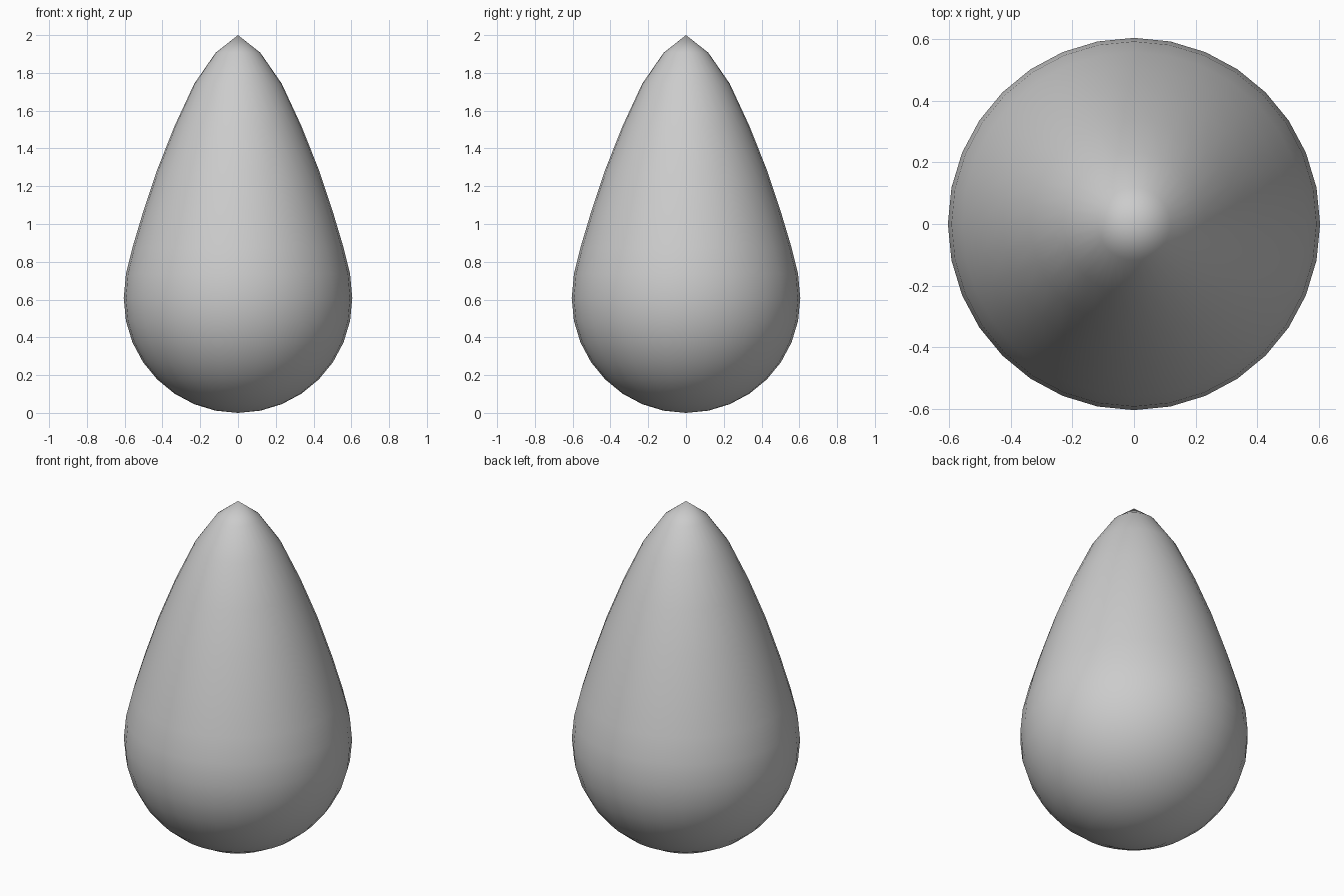
import bpy
import math

if "Cube" in bpy.data.objects:
    bpy.data.objects.remove(bpy.data.objects["Cube"])

R = 0.605
# Teardrop body: a UV sphere whose upper rings are pulled up into a point
bpy.ops.mesh.primitive_uv_sphere_add(segments=32, ring_count=16, radius=R, location=(0, 0, 0))
body = bpy.context.object
body.name = "teardrop_body"

# Heights of the upper rings, from the tip down to the widest ring
heights = [2.0, 1.907, 1.743, 1.518, 1.287, 1.062, 0.875, 0.735, 0.608]
for v in body.data.vertices:
    ring = round(math.acos(max(-1, min(1, v.co.z / R))) / (math.pi / 16))
    v.co.z = heights[ring] if ring <= 8 else v.co.z + R

bpy.ops.object.shade_smooth()
